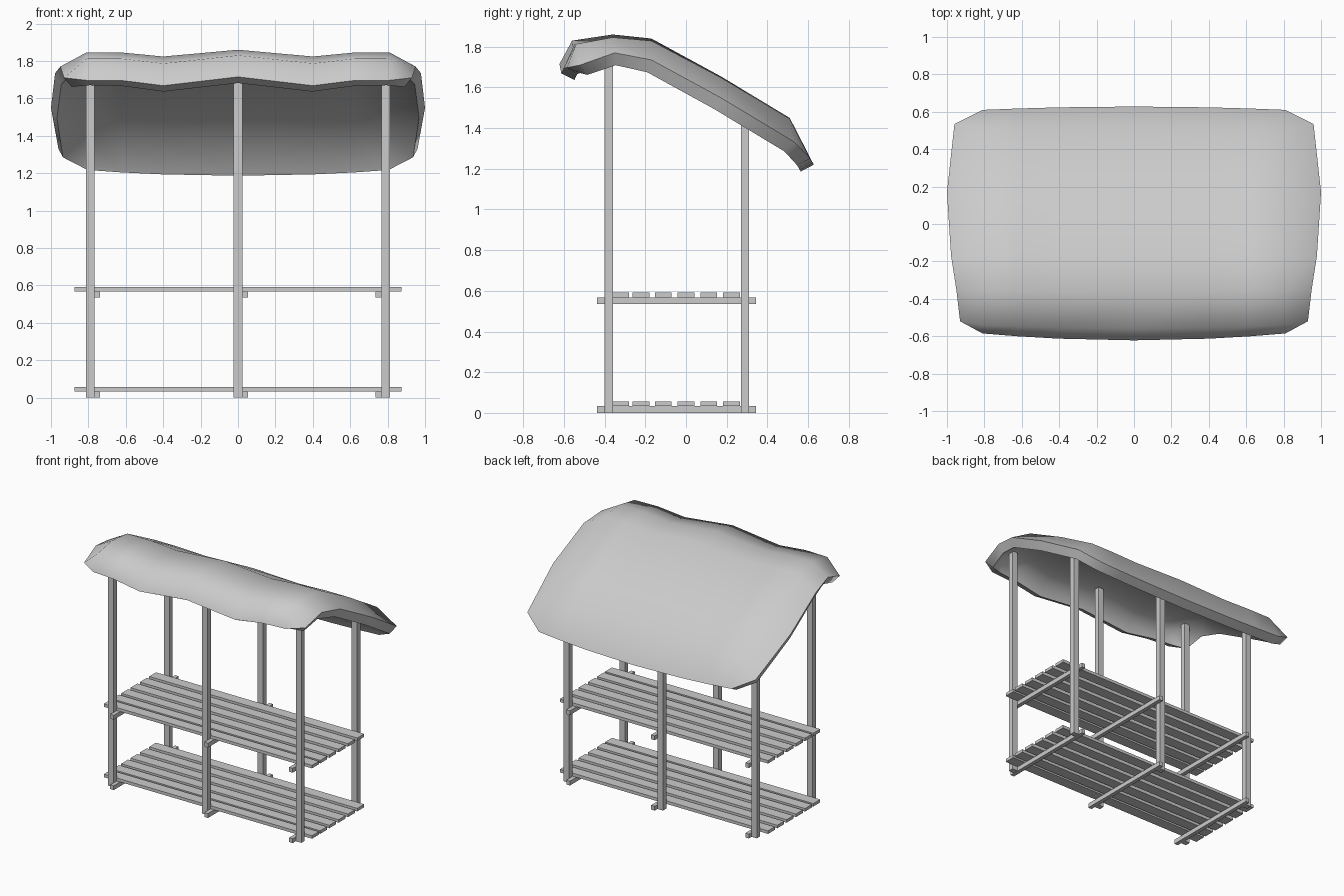
import bpy, bmesh

if "Cube" in bpy.data.objects:
    bpy.data.objects.remove(bpy.data.objects["Cube"])


def box(bm, x0, x1, y0, y1, z0, z1):
    r = bmesh.ops.create_cube(bm, size=1)
    for v in r["verts"]:
        v.co.x = (x0 + x1) / 2 + v.co.x * (x1 - x0)
        v.co.y = (y0 + y1) / 2 + v.co.y * (y1 - y0)
        v.co.z = (z0 + z1) / 2 + v.co.z * (z1 - z0)


def finish(bm, name):
    bmesh.ops.recalc_face_normals(bm, faces=bm.faces)
    me = bpy.data.meshes.new(name)
    bm.to_mesh(me)
    bm.free()
    ob = bpy.data.objects.new(name, me)
    bpy.context.collection.objects.link(ob)
    return ob


# Posts: three tall in front, three shorter behind
for name, y, top in (("front_posts", -0.38, 1.77), ("back_posts", 0.29, 1.48)):
    bm = bmesh.new()
    for x in (-0.79, 0, 0.79):
        box(bm, x - 0.023, x + 0.023, y - 0.02, y + 0.02, 0, top)
    finish(bm, name)

# Two shelves: cross beams beside the posts, slats on top
SLATS = (-0.32, -0.221, -0.112, 0, 0.112, 0.224)
for name, z in (("lower", 0.0), ("upper", 0.535)):
    bm = bmesh.new()
    for x in (-0.754, 0.038, 0.751):
        box(bm, x - 0.015, x + 0.015, -0.437, 0.343, z, z + 0.033)
    finish(bm, name + "_cross_beams")
    bm = bmesh.new()
    for y in SLATS:
        box(bm, -0.875, 0.875, y - 0.041, y + 0.041, z + 0.033, z + 0.056)
    finish(bm, name + "_shelf_slats")

# Thatch-like roof: wavy grid with a drooping border, thickened downwards
# Rows: y, z at centre, waviness, y bow toward the sides
ROWS = [(-0.622, 1.715, 1.3, 0.037), (-0.56, 1.83, 1.2, 0.02),
        (-0.36, 1.86, 1.0, 0.0), (-0.17, 1.84, 0.8, 0.0),
        (0.17, 1.655, 0.4, 0.0), (0.51, 1.45, 0.3, 0.0),
        (0.628, 1.22, 0.0, -0.018)]
# Columns: x and wave height
COLS = [(0, 0), (0.4, -0.036), (0.62, -0.015), (0.81, -0.014)]
# Side border for the inner rows: x, y, z
SIDE = [(0.93, -0.52, 1.71), (0.95, -0.35, 1.77), (0.978, -0.17, 1.735),
        (1.0, 0.17, 1.55), (0.96, 0.535, 1.33)]

bm = bmesh.new()
grid = []
for i, (y, z, wave, bow) in enumerate(ROWS):
    half = []
    for x, h in COLS:
        t = (x / 0.81) ** 2
        lift = 0.03 * t if i == 6 else 0
        half.append((x, y + bow * t, z + h * wave + lift))
    half.append(SIDE[i - 1] if 0 < i < 6 else None)
    full = [c and (-c[0], c[1], c[2]) for c in half[:0:-1]] + half
    grid.append([c and bm.verts.new(c) for c in full])
for a, b in zip(grid, grid[1:]):
    for j in range(len(a) - 1):
        bm.faces.new([v for v in (a[j], a[j + 1], b[j + 1], b[j]) if v])
roof = finish(bm, "roof")
if sum(p.normal.z for p in roof.data.polygons) < 0:
    roof.data.flip_normals()
mod = roof.modifiers.new("thickness", "SOLIDIFY")
mod.thickness = 0.072
mod.offset = -1
bpy.context.view_layer.objects.active = roof
roof.select_set(True)
bpy.ops.object.modifier_apply(modifier=mod.name)
bpy.ops.object.shade_smooth_by_angle(angle=1.1)
